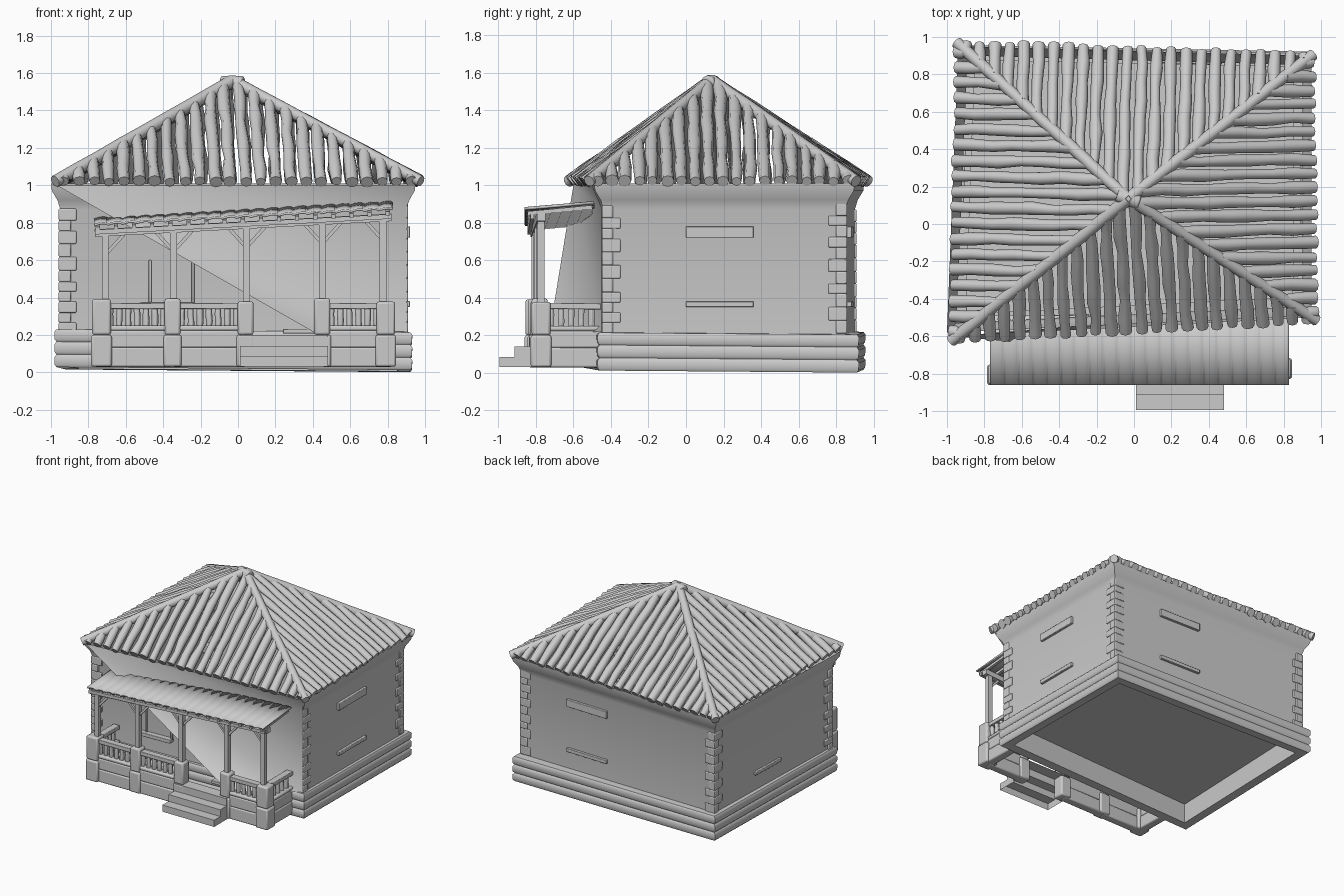
import bpy, bmesh, math, random
from mathutils import Vector as V, Matrix

if "Cube" in bpy.data.objects:
    bpy.data.objects.remove(bpy.data.objects["Cube"])
random.seed(4)
U = random.uniform


def finish(name, bm, bevel=0, solid=0):
    bmesh.ops.recalc_face_normals(bm, faces=bm.faces)
    me = bpy.data.meshes.new(name)
    bm.to_mesh(me)
    bm.free()
    ob = bpy.data.objects.new(name, me)
    bpy.context.collection.objects.link(ob)
    if bevel:
        m = ob.modifiers.new("bevel", 'BEVEL')
        m.width, m.segments = bevel, 2
    if solid:
        ob.modifiers.new("solid", 'SOLIDIFY').thickness = solid
    return ob


def bar(bm, a, b, w, h):
    """Box of width w and height h running from a to b."""
    a, b = V(a), V(b)
    d = b - a
    z = V((0, 0, 1)) if abs(d.normalized().z) < .95 else V((0, 1, 0))
    s = d.cross(z).normalized()
    n = s.cross(d).normalized()
    m = Matrix((d, s * w, n * h)).transposed().to_4x4()
    m.translation = (a + b) / 2
    bmesh.ops.create_cube(bm, size=1, matrix=m)


def tube(bm, a, b, r, sides=8, rings=1, jit=0.0):
    """Round pole from a to b, with wobbling thickness and line."""
    a, b = V(a), V(b)
    d = (b - a).normalized()
    s = d.cross(V((0, 0, 1)) if abs(d.z) < .95 else V((0, 1, 0))).normalized()
    n = s.cross(d)
    prev = None
    for i in range(rings + 1):
        c = a.lerp(b, i / rings) + s * U(-jit, jit) * r
        k = r * (1 + U(-jit, jit))
        ring = [bm.verts.new(c + (s * math.cos(t) + n * math.sin(t)) * k)
                for t in (math.tau * j / sides for j in range(sides))]
        if prev:
            for j in range(sides):
                q = (j + 1) % sides
                bm.faces.new((prev[j], prev[q], ring[q], ring[j]))
        if i in (0, rings):
            bm.faces.new(ring)
        prev = ring


def loft(bm, corners, profile):
    """Skin the four-cornered plan along (offset, z) steps."""
    prev = None
    for d, z in profile:
        ring = [bm.verts.new((x + math.copysign(1, x) * d, y + math.copysign(1, y) * d, z)) for x, y in corners]
        if prev:
            for j in range(4):
                q = (j + 1) % 4
                bm.faces.new((prev[j], prev[q], ring[q], ring[j]))
        prev = ring


def tilt(bm):
    """The base leans a little, lowest at the back right."""
    for v in bm.verts:
        v.co.z += .0145 - .008 * (v.co.x + v.co.y)


wall = [(-.95, -.53), (.90, -.44), (.90, .85), (-.89, .90)]
base = [(-.95, -.53), (.90, -.44), (.90, .89), (-.90, .925)]
eave = [V((-.97, -.62, 1.02)), V((.97, -.51, 1.02)), V((.95, .90, 1.02)), V((-.94, .965, 1.02))]
apex = V((-.03, .135, 1.55))

# walls, flaring out under the eaves
bm = bmesh.new()
loft(bm, wall, [(0, .19), (0, .87), (.015, .92), (.045, .97), (.05, 1.01)])
finish("walls", bm)

# slanting front wall panel behind the porch
bm = bmesh.new()
p = [bm.verts.new(c) for c in ((-.97, -.60, 1.0), (.95, -.5, 1.0), (.9, -.45, .88), (.9, -.45, .22), (.43, -.73, .2))]
for i in range(1, 4):
    bm.faces.new((p[0], p[i], p[i + 1]))
finish("front_panel", bm)

# hollow ring of base planks, with the floor raised inside it
bm = bmesh.new()
prof = [(-.05, .2), (-.05, .004)]
for k in range(3):
    z = .001 + .068 * k
    prof += [(.02, z), (.03, z + .012), (.032, z + .052), (.022, z + .066)]
loft(bm, base, prof + [(-.05, .207)])
tilt(bm)
finish("plank_base", bm)
bm = bmesh.new()
bm.faces.new([bm.verts.new((x, y, .19)) for x, y in wall])
finish("floor", bm)

# corner stones, alternately long and short
bm = bmesh.new()
for x, y in wall:
    z, k = .21, 0
    while z < .86:
        h = U(.05, .075)
        a, b = ((.095, .06), (.065, .10))[k % 2]
        sx, sy = math.copysign(1, x), math.copysign(1, y)
        bar(bm, (x + sx * .009, y + sy * (.009 - b / 2), z + h / 2),
            (x + sx * (.009 - a), y + sy * (.009 - b / 2), z + h / 2), b, h)
        z += h
        k += 1
finish("corner_stones", bm, .006)

# window lintels and sills
bm = bmesh.new()
for z, h in ((.75, .06), (.365, .03)):
    bar(bm, (.905, 0, z), (.905, .36, z), .03, h)
    bar(bm, (.1, .877, z), (.47, .867, z), .03, h)
bar(bm, (-.52, -.52, .36), (-.24, -.51, .36), .06, .03)
bar(bm, (-.925, .1, .365), (-.915, .42, .365), .03, .028)
for x in (-.47, -.24):
    bar(bm, (x, -.515, .37), (x, -.515, .6), .015, .015)
bar(bm, (.24, -.66, .22), (.43, -.66, .22), .06, .025)
finish("window_trim", bm, .004)

# rounded roof poles running up each slope to the hips
bm = bmesh.new()
for i in range(4):
    a, b = eave[i], eave[(i + 1) % 4]
    e = b - a
    s0 = (apex - a).dot(e) / e.length_squared
    rise = apex - (a + e * s0)
    n = 24 if i % 2 == 0 else 19
    lift = e.cross(rise).normalized() * .004
    for k in range(n):
        t = (k + .5) / n
        h = t / s0 if t < s0 else (1 - t) / (1 - s0)
        foot = a + e * t + lift
        tube(bm, foot - rise.normalized() * U(-.003, .012), foot + rise * h, .031, 8, max(2, int(9 * h)), .16)
finish("roof_poles", bm)

# hip poles and peak cap
bm = bmesh.new()
up = V((0, 0, .009))
for c in eave:
    tube(bm, c + (c - apex) * .008 + up * .6, apex + up, .032, 10, 8, .06)
finish("roof_hips", bm)
bm = bmesh.new()
tube(bm, apex + V((-.06, .02, -.003)), apex + V((.06, -.02, -.003)), .038, 10, 2, .05)
finish("roof_peak_cap", bm, .01)

# porch pillars, posts and braces
xs = [-.73, -.35, .04, .45, .79]
px = [-.71, -.345, .045, .45, .775]


def fy(x): return -.79 + .022 * x      # front line of the porch
def bz(x): return .785 + .053 * x      # height of the sloping beam


bm, posts = bmesh.new(), bmesh.new()
for i, (x, q) in enumerate(zip(xs, px)):
    w = .10 if i in (0, 4) else .085
    h = .385 + U(-.012, .012)
    bar(bm, (x, fy(x), .03), (x, fy(x), .2), w + .01, w + .01)
    bar(bm, (x, fy(x), .2), (x, fy(x), h), w, w)
    bar(posts, (q, fy(q), .36), (q, fy(q), bz(q)), .036, .036)
    for s in (-1, 1):
        if -.75 < q + s * .09 < .8:
            bar(posts, (q, fy(q), bz(q) - .12), (q + s * .1, fy(q), bz(q) - .01), .018, .018)
finish("porch_pillars", bm, .012)
finish("porch_posts", posts)

# porch railings with boards below
bm, rail = bmesh.new(), bmesh.new()
runs = [((xs[i], fy(xs[i])), (xs[i + 1], fy(xs[i + 1]))) for i in (0, 1, 3)]
runs += [((-.73, fy(-.73)), (-.73, -.53)), ((.79, fy(.79)), (.79, -.45))]
for a, b in runs:
    a, b = V((*a, 0)), V((*b, 0))
    up = V((0, 0, 1))
    bar(bm, a + up * .082, b + up * .08, .07, .105)
    bar(bm, a + up * .178, b + up * .178, .066, .092)
    bar(bm, a + up * .236, b + up * .236, .07, .028)
    bar(rail, a + up * .356, b + up * .354, .055, .032)
    n = round((b - a).length / .05)
    for k in range(1, n):
        c = a.lerp(b, k / n)
        tube(rail, c + up * .24, c + up * .345, .018, 6, 3, .1)
finish("porch_boards", bm, .01)
finish("porch_railing", rail, .004)

# porch beams and rafters
bm = bmesh.new()
bar(bm, (-.765, fy(-.7), bz(-.765)), (.82, fy(.8), bz(.82)), .045, .04)
bar(bm, (-.765, -.835, bz(-.765) + .005), (.82, -.82, bz(.82) + .005), .02, .025)
for k in range(17):
    x = -.75 + k * .0969
    bar(bm, (x, -.845, bz(x) + .022), (x, -.5, bz(x) + .055), .022, .022)
finish("porch_beams", bm)

# ribbed porch roof
bm = bmesh.new()
prev, n = None, 168
for i in range(n + 1):
    x = -.77 + 1.6 * i / n
    w = .006 * abs(math.sin(math.pi * i / 8)) + .004 * ((i % 8) / 8)
    z = bz(x) + .048 + w
    row = [bm.verts.new((x, y, z + dz)) for y, dz in ((-.86, 0), (-.67, .016), (-.49, .032))]
    if prev:
        for j in (0, 1):
            bm.faces.new((prev[j], row[j], row[j + 1], prev[j + 1]))
    prev = row
finish("porch_roof", bm, solid=.012)

# front steps: open folded sheet with side cheeks
bm = bmesh.new()
path = [(-.995, .03), (-.995, .085), (-.915, .085), (-.915, .14), (-.835, .14), (-.835, .2), (-.74, .2)]
rows = [[bm.verts.new((x, y, z)) for y, z in path] for x in (.01, .48)]
for j in range(len(path) - 1):
    bm.faces.new((rows[0][j], rows[1][j], rows[1][j + 1], rows[0][j + 1]))
for r in rows:
    bm.faces.new(r + [bm.verts.new((r[0].co.x, -.74, .03))])
finish("front_steps", bm)

# smooth shading with sharp edges kept
bpy.ops.object.select_all(action='SELECT')
bpy.context.view_layer.objects.active = bpy.context.selected_objects[0]
bpy.ops.object.shade_smooth_by_angle(angle=math.radians(50))
